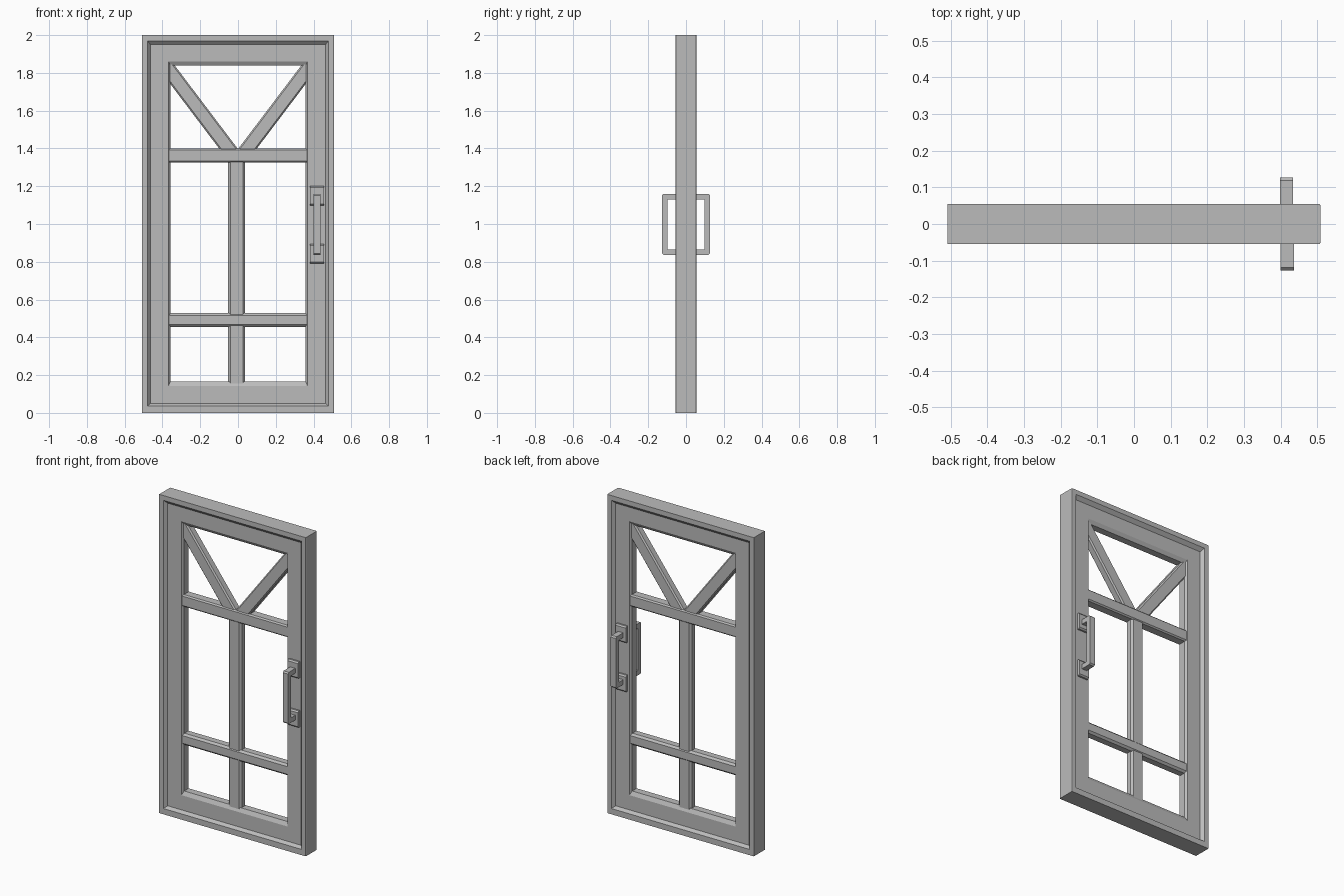
import bpy, bmesh
from mathutils import Vector

cube = bpy.data.objects.get("Cube")
if cube:
    bpy.data.objects.remove(cube, do_unlink=True)

grey = bpy.data.materials.new("painted_grey")
grey.use_nodes = True
colour = (0.5, 0.5, 0.5, 1)
grey.diffuse_color = colour
grey.node_tree.nodes["Principled BSDF"].inputs["Base Color"].default_value = colour


def finish(name, bm):
    bmesh.ops.recalc_face_normals(bm, faces=bm.faces)
    mesh = bpy.data.meshes.new(name)
    bm.to_mesh(mesh)
    bm.free()
    mesh.materials.append(grey)
    obj = bpy.data.objects.new(name, mesh)
    bpy.context.collection.objects.link(obj)
    return obj


def rectangular_ring(name, profile):
    """Rectangular frame; profile rows are half width, bottom, top, depth on one side."""
    rows = [(w, b, t, -d) for w, b, t, d in profile]
    rows += [(w, b, t, d) for w, b, t, d in reversed(profile)]
    bm = bmesh.new()
    loops = [[bm.verts.new(p) for p in
              ((-w, y, b), (w, y, b), (w, y, t), (-w, y, t))] for w, b, t, y in rows]
    for i, loop in enumerate(loops):
        after = loops[(i + 1) % len(loops)]
        for k in range(4):
            n = (k + 1) % 4
            bm.faces.new((loop[k], loop[n], after[n], after[k]))
    return finish(name, bm)


def bar(name, start, end, width, depth, bevel):
    """Bevelled bar between two (x, z) points in the plane of the door."""
    a, b = Vector((start[0], 0, start[1])), Vector((end[0], 0, end[1]))
    along = (b - a).normalized()
    side = along.cross(Vector((0, 1, 0))) * width / 2
    inner = side * (1 - 2 * bevel / width)
    front, shoulder = Vector((0, depth, 0)), Vector((0, depth - bevel, 0))
    section = (side + shoulder, inner + front, front - inner, shoulder - side,
               -side - shoulder, -inner - front, inner - front, side - shoulder)
    bm = bmesh.new()
    ends = [[bm.verts.new(p + s) for s in section] for p in (a, b)]
    for loop in ends:
        bm.faces.new(loop)
    count = len(section)
    for k in range(count):
        n = (k + 1) % count
        bm.faces.new((ends[0][k], ends[0][n], ends[1][n], ends[1][k]))
    return finish(name, bm)


def extrude_x(name, points, x0, x1):
    """Prism along x from a (y, z) outline."""
    bm = bmesh.new()
    face = bm.faces.new([bm.verts.new((x0, y, z)) for y, z in points])
    moved = bmesh.ops.extrude_face_region(bm, geom=[face])["geom"]
    bmesh.ops.translate(bm, vec=(x1 - x0, 0, 0),
                        verts=[v for v in moved if isinstance(v, bmesh.types.BMVert)])
    return finish(name, bm)


# Surround with a chamfered inner lip
surround = rectangular_ring("door_surround", [
    (0.509, 0, 2, 0.055),
    (0.479, 0.036, 1.97, 0.055),
    (0.461, 0.052, 1.946, 0.032)])

# Soften the upright edges on the handle side
bm = bmesh.new()
bm.from_mesh(surround.data)
edges = [e for e in bm.edges if all(v.co.x > 0.5 for v in e.verts)
         and abs(e.verts[0].co.z - e.verts[1].co.z) > 1]
bmesh.ops.bevel(bm, geom=edges, offset=0.006, segments=2, profile=0.5, affect='EDGES')
bm.to_mesh(surround.data)
bm.free()

# Door leaf with a chamfered opening
rectangular_ring("door_leaf", [
    (0.48, 0.03, 1.96, 0.035),
    (0.368, 0.142, 1.86, 0.035),
    (0.358, 0.166, 1.838, 0.022)])

# Bars across the opening
bar("upper_crossbar", (-0.38, 1.362), (0.38, 1.362), 0.075, 0.032, 0.008)
bar("lower_crossbar", (-0.38, 0.492), (0.38, 0.492), 0.072, 0.032, 0.012)
bar("centre_bar", (-0.007, 0.14), (-0.007, 1.35), 0.09, 0.027, 0.012)
for name, s in (("left_brace", 1), ("right_brace", -1)):
    bar(name, (s * 0.021, 1.36), (s * 0.388, 1.845), 0.078, 0.026, 0.008)

# Handles on both faces, each with two mounting plates
for label, s, x in (("front", -1, 0.418), ("back", 1, 0.416)):
    near, far, cut = 0.03, 0.127, 0.008
    low, high, thick = 0.836, 1.16, 0.03
    outline = [(near, low), (far - cut, low), (far, low + cut),
               (far, high - cut), (far - cut, high), (near, high),
               (near, high - thick), (far - thick, high - thick),
               (far - thick, low + thick), (near, low + thick)]
    extrude_x(label + "_handle", [(s * y, z) for y, z in outline], x - 0.018, x + 0.018)
    for part, z in (("upper", 1.15), ("lower", 0.842)):
        plate = [(s * 0.03, z - 0.052), (s * 0.046, z - 0.052), (s * 0.054, z - 0.044),
                 (s * 0.054, z + 0.044), (s * 0.046, z + 0.052), (s * 0.03, z + 0.052)]
        extrude_x(label + "_" + part + "_handle_plate", plate, x - 0.036, x + 0.036)
